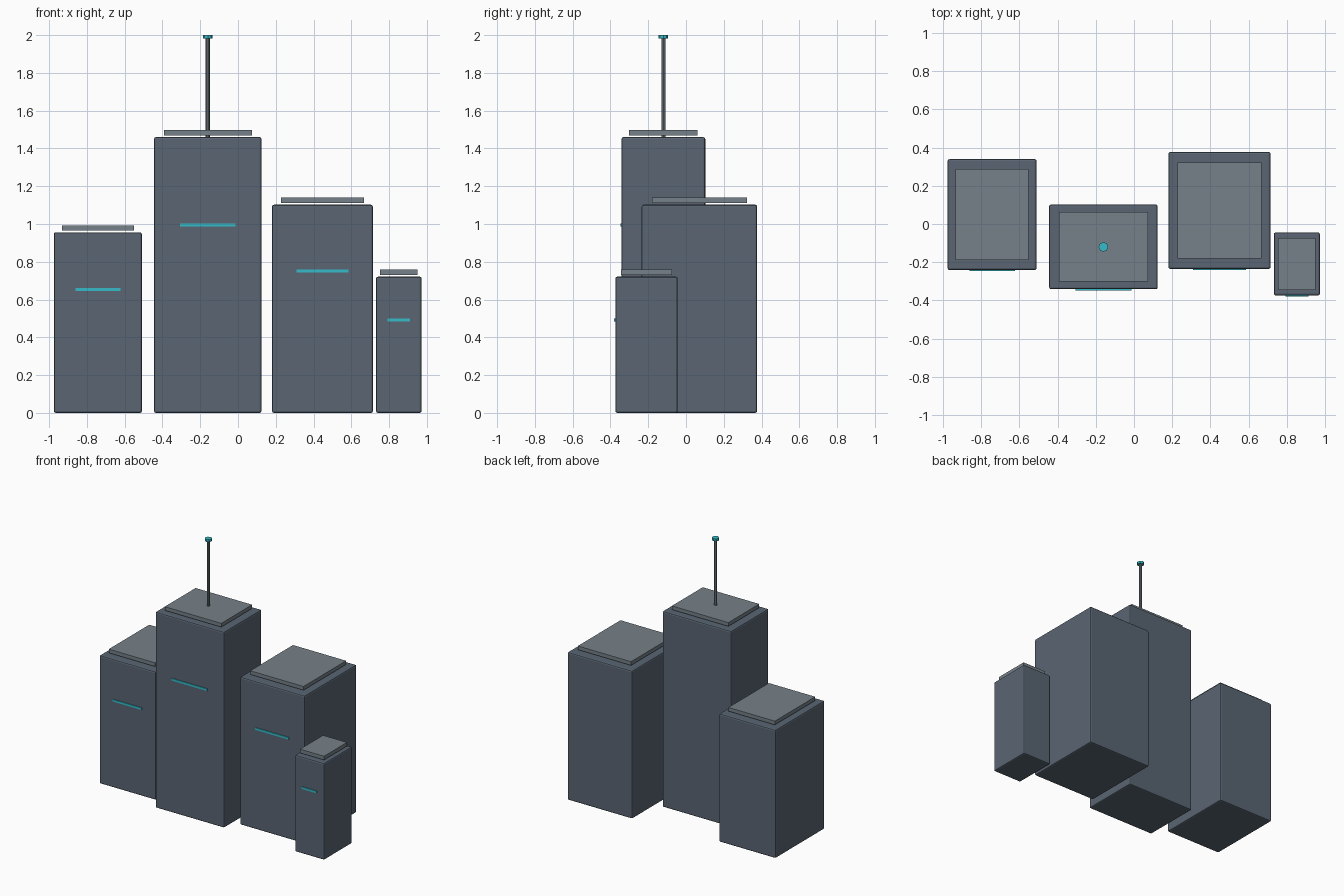
import bpy

cube = bpy.data.objects.get("Cube")
if cube:
    bpy.data.objects.remove(cube, do_unlink=True)


def make_material(name, rgb):
    mat = bpy.data.materials.new(name)
    mat.use_nodes = True
    color = (*rgb, 1.0)
    mat.diffuse_color = color
    mat.node_tree.nodes["Principled BSDF"].inputs["Base Color"].default_value = color
    return mat


slate = make_material("slate blue", (0.10, 0.13, 0.17))
grey = make_material("roof grey", (0.18, 0.22, 0.25))
teal = make_material("glowing teal", (0.036, 0.50, 0.58))


def box(name, x, y, z, mat, bevel=0.0):
    """Box from (min, max) pairs, with optional bevelled edges."""
    spans = (x, y, z)
    bpy.ops.mesh.primitive_cube_add(size=1, location=[(a + b) / 2 for a, b in spans])
    obj = bpy.context.object
    obj.name = name
    obj.scale = [b - a for a, b in spans]
    bpy.ops.object.transform_apply(location=False, rotation=False, scale=True)
    obj.data.materials.append(mat)
    if bevel:
        mod = obj.modifiers.new("edge bevel", 'BEVEL')
        mod.width = bevel
        mod.segments = 2
    return obj


def cylinder(name, x, y, z, radius, sides, mat):
    bpy.ops.mesh.primitive_cylinder_add(
        vertices=sides, radius=radius, depth=z[1] - z[0],
        location=(x, y, (z[0] + z[1]) / 2))
    obj = bpy.context.object
    obj.name = name
    obj.data.materials.append(mat)
    return obj


# Each tower: x span, y span, height, light strip width and height
towers = {
    "far_right": ((-0.975, -0.509), (-0.241, 0.339), 0.956, 0.238, 0.652),
    "tall": ((-0.444, 0.124), (-0.341, 0.102), 1.46, 0.292, 0.995),
    "wide": ((0.18, 0.714), (-0.235, 0.377), 1.102, 0.276, 0.752),
    "small": ((0.731, 0.972), (-0.374, -0.044), 0.721, 0.12, 0.493),
}

for name, (x, y, top, strip, strip_z) in towers.items():
    box(name + "_tower", x, y, (0, top), slate, 0.01)

    # Roof slab hovering just above the tower
    cx, cy = sum(x) / 2, sum(y) / 2
    hx, hy = 0.41 * (x[1] - x[0]), 0.41 * (y[1] - y[0])
    box(name + "_roof_slab", (cx - hx, cx + hx), (cy - hy, cy + hy),
        (top + 0.009, top + 0.037), grey)

    # Thin light strip on the front wall
    box(name + "_light_strip", (cx - strip / 2, cx + strip / 2),
        (y[0] - 0.006, y[0] + 0.002), (strip_z - 0.008, strip_z + 0.008), teal)

# Antenna and beacon on the tall tower
cylinder("antenna_mast", -0.16, -0.12, (1.46, 1.988), 0.011, 8, grey)
cylinder("antenna_beacon", -0.16, -0.12, (1.982, 2.0), 0.025, 8, teal)
